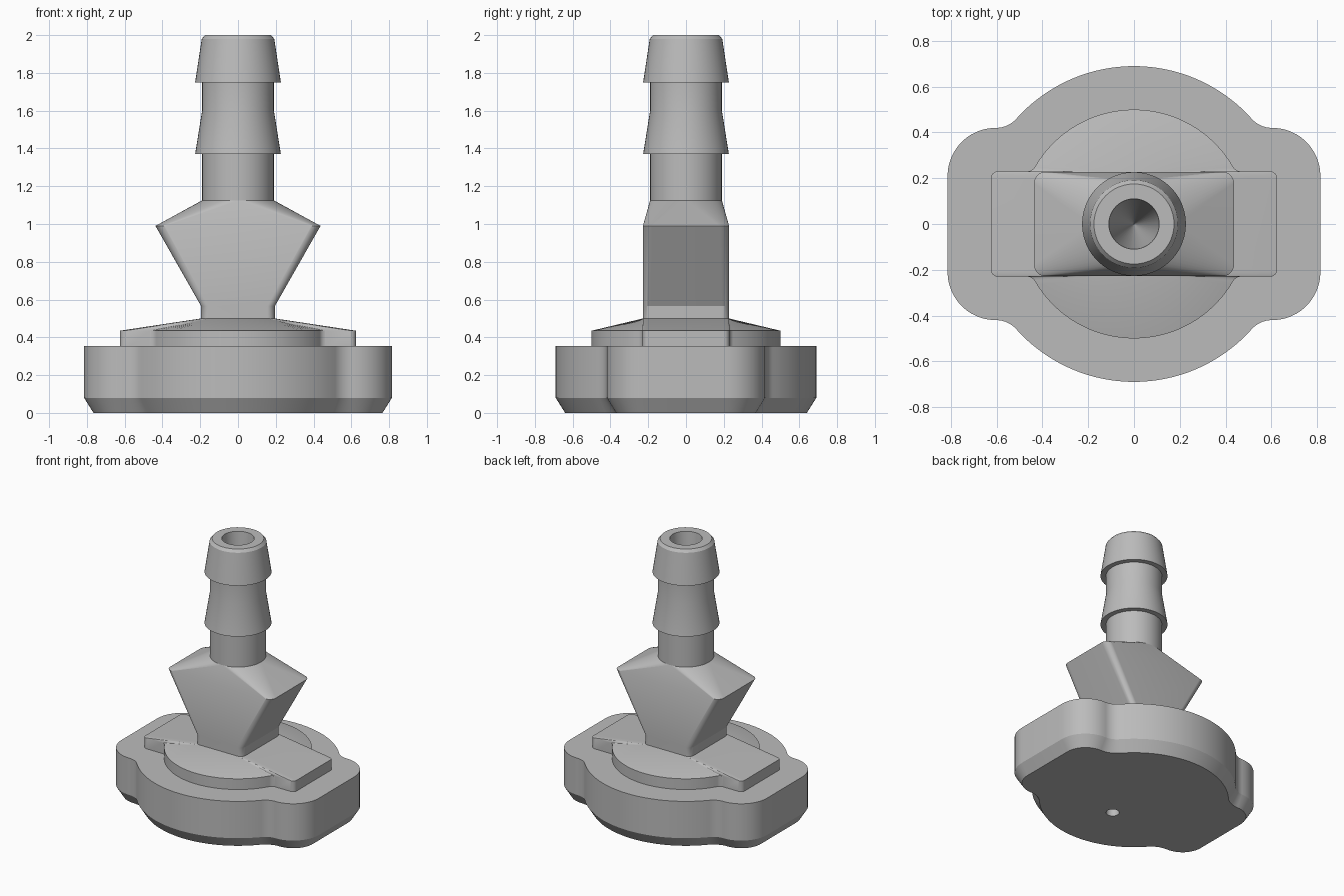
import bpy, bmesh, math
from math import sin, cos, radians, degrees, atan2, sqrt

cube = bpy.data.objects.get("Cube")
if cube:
    bpy.data.objects.remove(cube, do_unlink=True)

grey = bpy.data.materials.new("plain_grey")
grey.use_nodes = True
colour = (0.5, 0.5, 0.5, 1)
grey.diffuse_color = colour
grey.node_tree.nodes["Principled BSDF"].inputs["Base Color"].default_value = colour

STEPS = 12


def arc(cx, cy, r, start, end, n=STEPS):
    angles = [radians(start + (end - start) * i / n) for i in range(n + 1)]
    return [(cx + r * cos(a), cy + r * sin(a)) for a in angles]


def mirror_quarter(q):
    """Full closed outline from its first quadrant."""
    back = q[::-1]
    return (q + [(-x, y) for x, y in back] + [(-x, -y) for x, y in q]
            + [(x, -y) for x, y in back])


def eared_disc(radius, hx, hy, corner, fillet, inset=0):
    """Disc joined to a rounded bar, with fillets where they meet."""
    fy = hy + fillet
    fx = sqrt((radius + fillet) ** 2 - fy ** 2)
    a = degrees(atan2(fy, fx))
    return mirror_quarter(
        arc(hx - corner, hy - corner, corner - inset, 0, 90)
        + arc(fx, fy, fillet + inset, 270, 180 + a)
        + arc(0, 0, radius - inset, a, 90, 2 * STEPS))


def rounded_rect(hx, hy, r):
    return mirror_quarter(arc(hx - r, hy - r, r, 0, 90))


def disc_rect(hx, hy, r):
    """Rounded rectangle with points that pair up with an eared disc."""
    q = arc(hx - r, hy - r, r, 0, 90)
    q += [q[-1]] * (STEPS + 1)
    n = 2 * STEPS
    q += [((hx - r) * (1 - i / n), hy) for i in range(n + 1)]
    return mirror_quarter(q)


def circle(r):
    return mirror_quarter(arc(0, 0, r, 0, 90))


def loft(name, sections, cap_start=True, cap_end=True):
    """Skin a list of (height, outline) sections."""
    bm = bmesh.new()
    rings = [[bm.verts.new((x, y, z)) for x, y in pts] for z, pts in sections]
    for low, high in zip(rings, rings[1:]):
        for i in range(len(low)):
            j = (i + 1) % len(low)
            bm.faces.new((low[i], low[j], high[j], high[i]))
    if cap_start:
        bm.faces.new(rings[0][::-1])
    if cap_end:
        bm.faces.new(rings[-1])
    bmesh.ops.remove_doubles(bm, verts=bm.verts, dist=0.00005)
    mesh = bpy.data.meshes.new(name)
    bm.to_mesh(mesh)
    bm.free()
    mesh.materials.append(grey)
    ob = bpy.data.objects.new(name, mesh)
    bpy.context.collection.objects.link(ob)
    return ob


def smooth(ob):
    bpy.ops.object.select_all(action='DESELECT')
    ob.select_set(True)
    bpy.context.view_layer.objects.active = ob
    bpy.ops.object.shade_smooth_by_angle(angle=radians(25))


# Base: chamfered underside and a small blind hole
def base_outline(inset):
    return eared_disc(0.69, 0.815, 0.42, 0.21, 0.12, inset)


base = loft("base", [(0, base_outline(0.05)), (0.08, base_outline(0)),
                     (0.355, base_outline(0))])
bpy.ops.mesh.primitive_cylinder_add(vertices=32, radius=0.045, depth=0.4,
                                    location=(0, -0.225, 0))
cutter = bpy.context.object
cutter.name = "hole_cutter"
cutter.data.materials.append(grey)
hole = base.modifiers.new("hole", 'BOOLEAN')
hole.operation = 'DIFFERENCE'
hole.solver = 'EXACT'
hole.object = cutter
bpy.ops.object.select_all(action='DESELECT')
base.select_set(True)
bpy.context.view_layer.objects.active = base
bpy.ops.object.modifier_apply(modifier=hole.name)
bpy.data.objects.remove(cutter, do_unlink=True)
smooth(base)

# Raised plate: low wall, then a slope up to the neck
plate_edge = eared_disc(0.5, 0.625, 0.23, 0.03, 0.04)
smooth(loft("raised_plate", [(0.34, plate_edge), (0.435, plate_edge),
                             (0.5, disc_rect(0.195, 0.228, 0.04))]))

# Winged neck: square stem flaring to wings, then closing to the tube
stem = rounded_rect(0.195, 0.228, 0.04)
smooth(loft("winged_neck", [(0.49, stem), (0.565, stem),
                            (0.99, rounded_rect(0.437, 0.228, 0.05)),
                            (1.125, circle(0.19))], False, False))

# Hose tail: two barbs and a tapering bore
profile = [(1.125, 0.19), (1.37, 0.19), (1.37, 0.227), (1.6, 0.19),
           (1.75, 0.19), (1.75, 0.227), (1.98, 0.192), (2.0, 0.175),
           (2.0, 0.11), (0.55, 0.003)]
smooth(loft("hose_tail", [(z, circle(r)) for z, r in profile], False, True))
